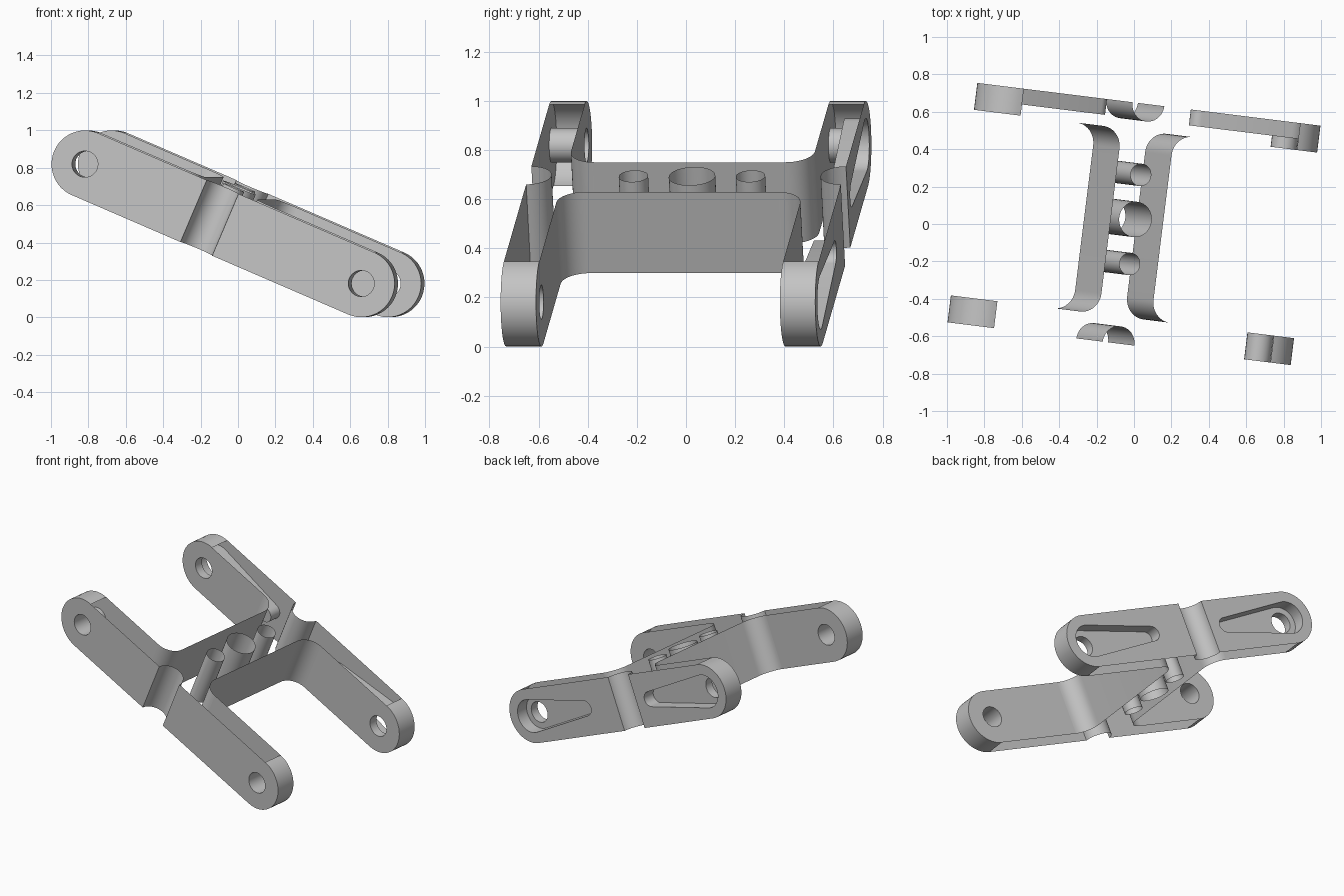
import bpy, bmesh
from math import pi, cos, sin, acos, radians
from mathutils import Matrix, Vector

cube = bpy.data.objects.get("Cube")
if cube:
    bpy.data.objects.remove(cube)

GREY = (0.55, 0.55, 0.55, 1)
mat = bpy.data.materials.new("plain grey")
mat.use_nodes = True
mat.diffuse_color = GREY
mat.node_tree.nodes["Principled BSDF"].inputs["Base Color"].default_value = GREY

# Frame dimensions, in the frame's own tilted axes
AXLE, R, BORE = 0.81, 0.18, 0.07
INNER, FLOOR, OUTER = 0.50, 0.56, 0.645
MID, GROOVE = -0.08, 0.093
WALLS = {-1: -0.215, 1: 0.09}
FILLET = 0.11
TILT = (Matrix.Translation((0, 0, 0.5)) @ Matrix.Rotation(radians(-7.1), 4, 'Z')
        @ Matrix.Rotation(radians(23.2), 4, 'Y'))


def arc(cx, cy, r, a, b, n=24):
    return [(cx + r * cos(a + (b - a) * i / n), cy + r * sin(a + (b - a) * i / n))
            for i in range(n + 1)]


def circle(cx, cy, r):
    return arc(cx, cy, r, 0, 2 * pi, 32)[:-1]


def slot(s):
    """Tapered slot: wide around the axle bore, narrow toward the middle."""
    wide, thin, near = 0.11, 0.05, 0.3
    t = acos((wide - thin) / (AXLE - near))
    pts = arc(near, 0, thin, pi - t, pi + t, 12) + arc(AXLE, 0, wide, pi + t, 3 * pi - t)
    return [(s * x, z) for x, z in pts]


def sweep(bm, pts, axis, lo, hi, closed=False):
    """Open-ended sheet: a profile drawn out along y or z."""
    def put(p, d):
        return bm.verts.new((p[0], d, p[1]) if axis == 'Y' else (p[0], p[1], d))
    a, b = [put(p, lo) for p in pts], [put(p, hi) for p in pts]
    n = len(pts)
    for i in range(n if closed else n - 1):
        j = (i + 1) % n
        bm.faces.new((a[i], a[j], b[j], b[i]))


def plate(bm, y, outline, *holes):
    """Flat plate across y with holes."""
    edges = []
    for loop in (outline,) + holes:
        v = [bm.verts.new((x, y, z)) for x, z in loop]
        edges += [bm.edges.new((v[i], v[(i + 1) % len(v)])) for i in range(len(v))]
    bmesh.ops.triangle_fill(bm, edges=edges, use_beauty=True, normal=Vector((0, 1, 0)))


def finish(bm, name):
    bmesh.ops.remove_doubles(bm, verts=bm.verts, dist=1e-5)
    bmesh.ops.recalc_face_normals(bm, faces=bm.faces)
    bm.transform(TILT)
    me = bpy.data.meshes.new(name)
    bm.to_mesh(me)
    bm.free()
    me.materials.append(mat)
    ob = bpy.data.objects.new(name, me)
    bpy.context.collection.objects.link(ob)
    bpy.ops.object.select_all(action='DESELECT')
    ob.select_set(True)
    bpy.context.view_layer.objects.active = ob
    bpy.ops.object.shade_smooth_by_angle(angle=radians(30))


def paddle(s, x_end):
    """Outline with a round axle end and a square inner end."""
    pts = arc(AXLE, 0, R, -pi / 2, pi / 2)
    return [(s * x, z) for x, z in pts] + [(x_end, R), (x_end, -R)]


# Four arms; the back pair has slots sunk into the outer faces
for side, side_name in ((-1, "front"), (1, "back")):
    for s, end_name in ((-1, "right"), (1, "left")):
        bm = bmesh.new()
        bore = circle(s * AXLE, 0, BORE)
        plate(bm, side * INNER, paddle(s, WALLS[s] + s * FILLET), bore)
        outer = paddle(s, MID + s * GROOVE)
        if side > 0:
            plate(bm, OUTER, outer, slot(s))
            plate(bm, FLOOR, slot(s), bore)
            sweep(bm, slot(s), 'Y', FLOOR, OUTER, True)
            sweep(bm, bore, 'Y', INNER, FLOOR, True)
        else:
            plate(bm, -OUTER, outer, bore)
            sweep(bm, bore, 'Y', -OUTER, -INNER, True)
        sweep(bm, outer[:-2], 'Y', side * INNER, side * OUTER)
        finish(bm, f"{side_name}_{end_name}_arm")
    # Half-round groove in the middle of the side
    bm = bmesh.new()
    sweep(bm, arc(MID, side * OUTER, GROOVE, 0, -side * pi), 'Z', -R, R)
    finish(bm, side_name + "_groove")

# Crossbar walls with fillets running into the arms
for s, name in ((-1, "right"), (1, "left")):
    x = WALLS[s]
    half = [(x + s * FILLET * (1 - cos(t)), INNER - FILLET + FILLET * sin(t))
            for t in [pi / 2 * i / 12 for i in range(13)]]
    bm = bmesh.new()
    sweep(bm, [(px, -py) for px, py in reversed(half)] + half, 'Z', -R, R)
    finish(bm, name + "_crossbar_wall")

# Three open tubes through the crossbar
for y, r, name in ((-0.215, 0.06, "front"), (0.025, 0.095, "centre"), (0.265, 0.06, "back")):
    bm = bmesh.new()
    sweep(bm, circle(-0.072, y, r), 'Z', -R, R, True)
    finish(bm, name + "_tube")
